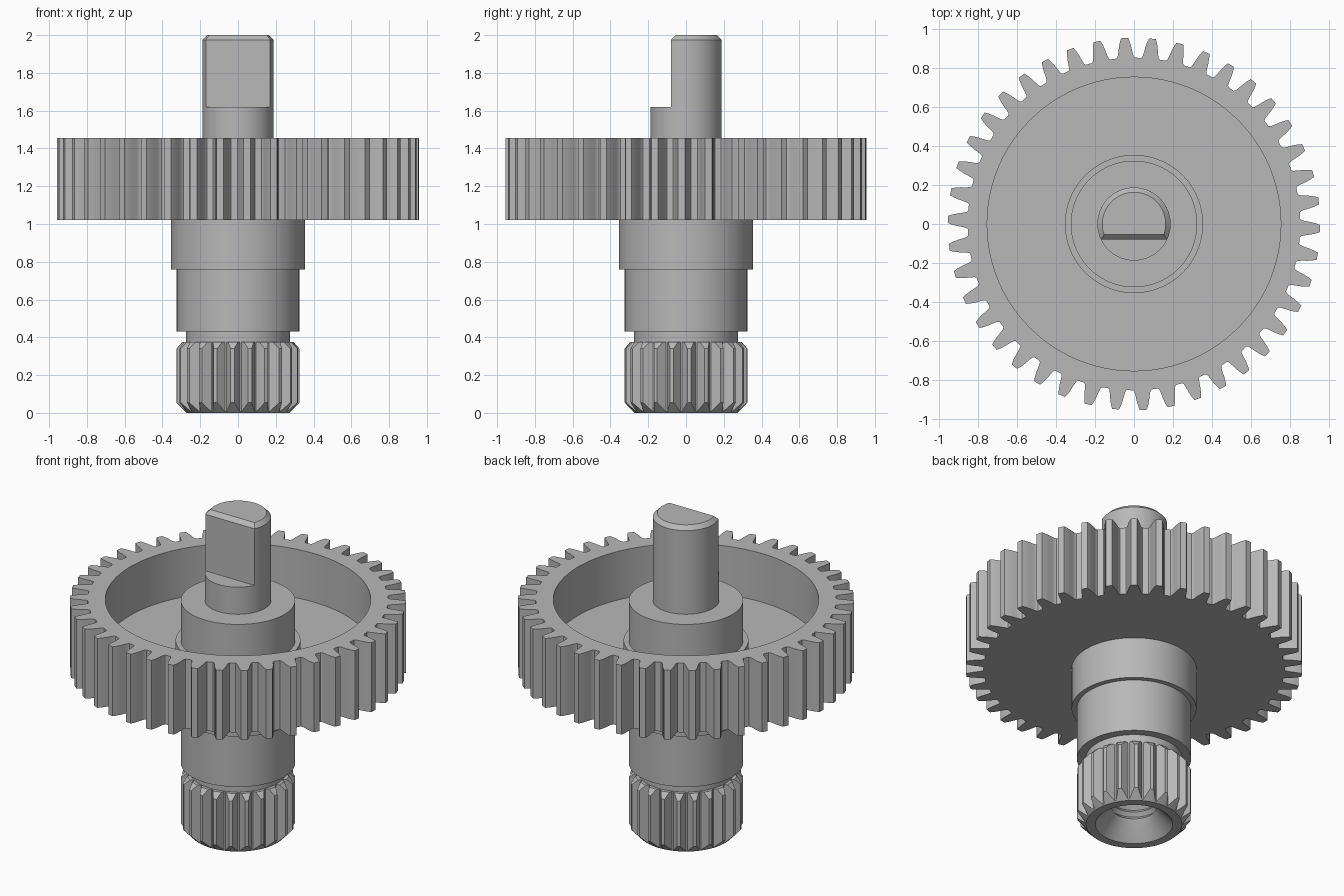
import bpy
import bmesh
from math import asin, cos, sin, pi, radians

cube = bpy.data.objects.get("Cube")
if cube:
    bpy.data.objects.remove(cube, do_unlink=True)

steel = bpy.data.materials.new("grey steel")
steel.use_nodes = True
GREY = (0.48, 0.48, 0.48, 1)
steel.diffuse_color = GREY
steel.node_tree.nodes["Principled BSDF"].inputs["Base Color"].default_value = GREY


def activate(ob):
    bpy.ops.object.select_all(action="DESELECT")
    ob.select_set(True)
    bpy.context.view_layer.objects.active = ob


def finish(name, bm):
    bmesh.ops.recalc_face_normals(bm, faces=bm.faces)
    mesh = bpy.data.meshes.new(name)
    bm.to_mesh(mesh)
    bm.free()
    mesh.materials.append(steel)
    ob = bpy.data.objects.new(name, mesh)
    bpy.context.collection.objects.link(ob)
    return ob


def smooth(ob):
    activate(ob)
    bpy.ops.object.shade_smooth_by_angle(angle=radians(30))


def lathe(name, profile, closed=False, steps=96):
    """Turn a (radius, height) profile around the z axis."""
    bm = bmesh.new()
    verts = [bm.verts.new((r, 0, z)) for r, z in profile]
    edges = [bm.edges.new(pair) for pair in zip(verts, verts[1:])]
    if closed:
        edges.append(bm.edges.new((verts[-1], verts[0])))
    bmesh.ops.spin(bm, geom=verts + edges, cent=(0, 0, 0), axis=(0, 0, 1),
                   angle=2 * pi, steps=steps, use_duplicate=False)
    bmesh.ops.remove_doubles(bm, verts=bm.verts, dist=0.0001)
    return finish(name, bm)


def toothed_prism(name, count, flank, phase, z0, z1):
    """Extrude an outline of teeth; flank lists (radius, half width) root to tip."""
    outline = []
    for i in range(count):
        mid = phase + 2 * pi * i / count
        side = [(r, mid - w / r) for r, w in flank]
        side += [(r, mid + w / r) for r, w in reversed(flank)]
        outline += [(r * cos(a), r * sin(a), z0) for r, a in side]
    bm = bmesh.new()
    face = bm.faces.new([bm.verts.new(p) for p in outline])
    new = bmesh.ops.extrude_face_region(bm, geom=[face])["geom"]
    bmesh.ops.translate(bm, vec=(0, 0, z1 - z0),
                        verts=[v for v in new if isinstance(v, bmesh.types.BMVert)])
    return finish(name, bm)


def combine(ob, cutter, operation):
    """Apply a boolean and discard the cutter."""
    mod = ob.modifiers.new("cut", "BOOLEAN")
    mod.operation = operation
    mod.solver = "EXACT"
    mod.object = cutter
    activate(ob)
    bpy.ops.object.modifier_apply(modifier=mod.name)
    bpy.data.objects.remove(cutter, do_unlink=True)


# Large gear with a recessed upper side
gear = toothed_prism("large_gear", 42,
                     [(0.855, 0.047), (0.863, 0.041), (0.88, 0.037),
                      (0.91, 0.032), (0.935, 0.026), (0.957, 0.018)],
                     radians(-1.4), 1.02, 1.455)
recess = lathe("recess_cutter", [(0, 1.15), (0.755, 1.15), (0.755, 1.6), (0, 1.6)])
combine(gear, recess, "DIFFERENCE")
smooth(gear)

# Stepped hub running through the gear
smooth(lathe("stepped_hub", [
    (0, 0.375), (0.275, 0.375), (0.275, 0.43), (0.325, 0.43), (0.325, 0.76),
    (0.355, 0.76), (0.355, 1.2), (0.325, 1.2), (0.325, 1.45), (0, 1.45)]))

# Splined end: chamfered envelope with a countersunk threaded bore
spline = toothed_prism("splined_end", 22, [(0.278, 0.036), (0.325, 0.01)],
                       radians(3), -0.05, 0.42)
envelope = [(0.22, 0), (0.272, 0), (0.326, 0.055), (0.326, 0.34), (0.295, 0.375),
            (0.12, 0.375)]
for i in range(6):
    z = 0.355 - i * 0.045
    envelope += [(0.145, z), (0.125, z - 0.0225)]
envelope.append((0.145, 0.08))
combine(spline, lathe("spline_envelope", envelope, closed=True), "INTERSECT")
smooth(spline)

# Round lower part of the output shaft
R, FLAT, CHAMFER = 0.188, -0.08, 0.025
smooth(lathe("shaft_base", [(0, 1.44), (R, 1.44), (R, 1.62), (0, 1.62)]))

# Upper part of the shaft with a flat on the front and a chamfered top
bm = bmesh.new()
rings = []
for z, inset in ((1.62, 0), (2 - CHAMFER, 0), (2, CHAMFER)):
    r = R - inset
    start = asin((FLAT + inset) / r)
    angles = [start + (pi - 2 * start) * i / 64 for i in range(65)]
    rings.append([bm.verts.new((r * cos(a), r * sin(a), z)) for a in angles])
for low, high in zip(rings, rings[1:]):
    for i in range(len(low)):
        bm.faces.new((low[i - 1], low[i], high[i], high[i - 1]))
bm.faces.new(rings[0])
bm.faces.new(rings[-1])
smooth(finish("flatted_shaft", bm))
